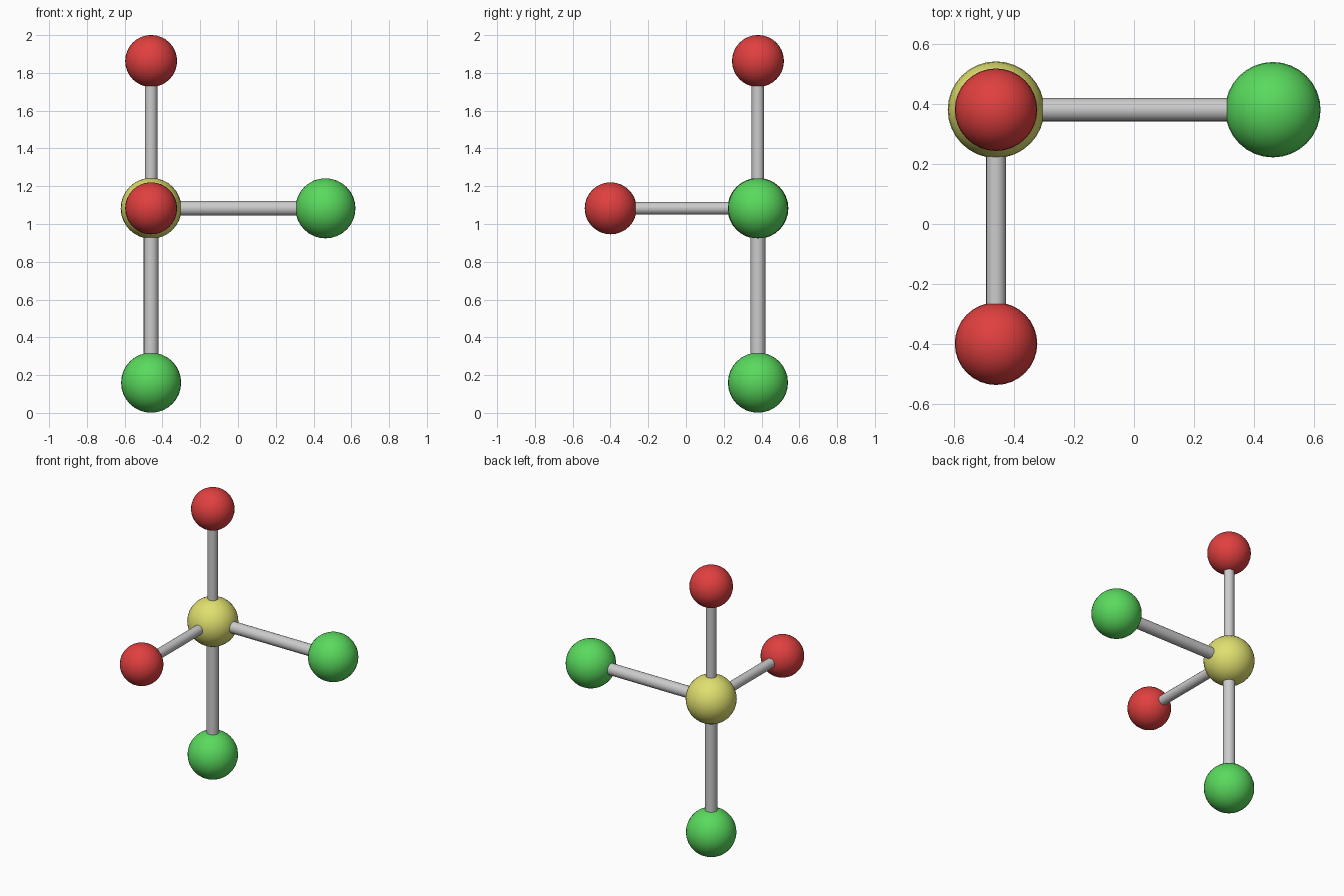
import bpy
from mathutils import Vector

if "Cube" in bpy.data.objects:
    bpy.data.objects.remove(bpy.data.objects["Cube"])


def make_material(name, rgb):
    mat = bpy.data.materials.new(name)
    mat.diffuse_color = (*rgb, 1.0)
    mat.use_nodes = True
    mat.node_tree.nodes["Principled BSDF"].inputs["Base Color"].default_value = mat.diffuse_color
    return mat


RED = make_material("red", (0.75, 0.05, 0.05))
GREEN = make_material("green", (0.10, 0.70, 0.11))
YELLOW = make_material("yellow", (0.74, 0.74, 0.16))


def ball(name, loc, radius, mat):
    bpy.ops.mesh.primitive_uv_sphere_add(segments=32, ring_count=16, radius=radius, location=loc)
    obj = bpy.context.object
    obj.name = name
    obj.data.materials.append(mat)
    bpy.ops.object.shade_smooth()


def rod(name, start, end, radius):
    axis = end - start
    bpy.ops.mesh.primitive_cylinder_add(
        vertices=20, radius=radius, depth=axis.length, location=(start + end) / 2,
        rotation=axis.to_track_quat('Z', 'Y').to_euler())
    bpy.context.object.name = name
    bpy.ops.object.shade_smooth_by_angle()


# Central ball
hub = Vector((-0.46, 0.381, 1.083))
ball("centre_ball", hub, 0.161, YELLOW)

# Outer balls with their connecting rods: direction, distance, ball radius, rod radius
SHORT = (0.78, 0.1375, 0.033, RED)
LONG = (0.923, 0.159, 0.039, GREEN)
arms = [
    ("top_red", (0, 0, 1), SHORT),
    ("front_red", (0, -1, 0), SHORT),
    ("bottom_green", (0, 0, -1), LONG),
    ("right_green", (1, 0, 0), LONG),
]
for name, direction, (dist, ball_r, rod_r, mat) in arms:
    tip = hub + Vector(direction) * dist
    ball(name + "_ball", tip, ball_r, mat)
    rod(name + "_rod", hub, tip, rod_r)
